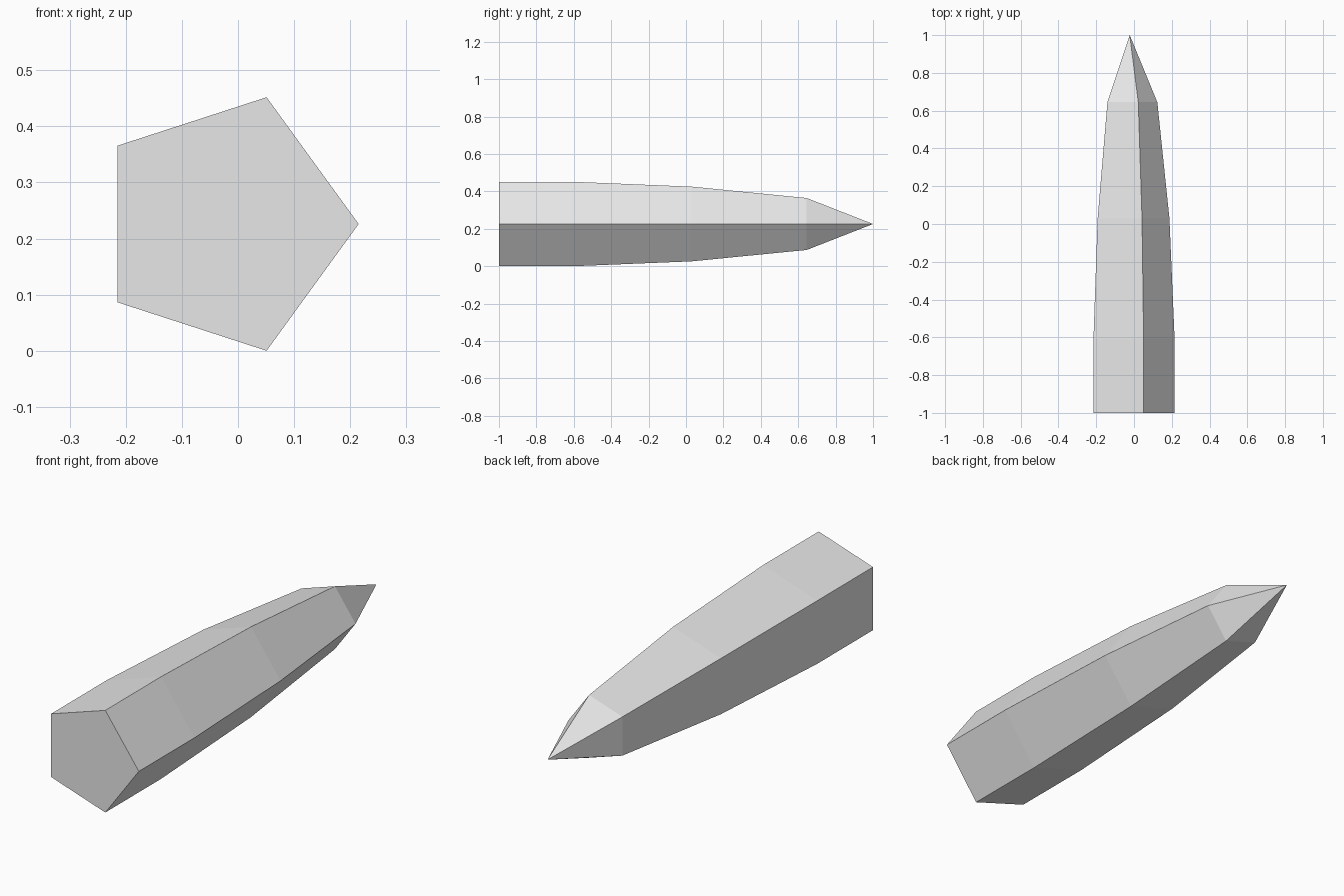
import bpy
import bmesh
from math import cos, sin, tau

cube = bpy.data.objects.get("Cube")
if cube:
    bpy.data.objects.remove(cube, do_unlink=True)

# Plain grey material
grey = bpy.data.materials.new("light_grey")
grey.use_nodes = True
colour = (0.8, 0.8, 0.8, 1)
grey.diffuse_color = colour
grey.node_tree.nodes["Principled BSDF"].inputs["Base Color"].default_value = colour

# Five-sided spike: stations along y with their radius, closing to a tip
SIDES = 5
AXIS_X, AXIS_Z = -0.0225, 0.226
STATIONS = [(-1.0, 0.2375), (-0.61, 0.2375), (0.03, 0.21), (0.645, 0.146)]

bm = bmesh.new()
rings = []
for y, radius in STATIONS:
    angles = [tau * i / SIDES for i in range(SIDES)]
    rings.append([bm.verts.new((AXIS_X + radius * cos(a), y, AXIS_Z + radius * sin(a)))
                  for a in angles])
tip = bm.verts.new((AXIS_X, 1.0, AXIS_Z))

# Flat base, side panels and pointed end
bm.faces.new(rings[0])
for i in range(SIDES):
    j = (i + 1) % SIDES
    for near, far in zip(rings, rings[1:]):
        bm.faces.new((near[i], near[j], far[j], far[i]))
    bm.faces.new((rings[-1][i], rings[-1][j], tip))
bmesh.ops.recalc_face_normals(bm, faces=bm.faces)

mesh = bpy.data.meshes.new("spike")
bm.to_mesh(mesh)
bm.free()
mesh.materials.append(grey)
spike = bpy.data.objects.new("spike", mesh)
bpy.context.collection.objects.link(spike)
